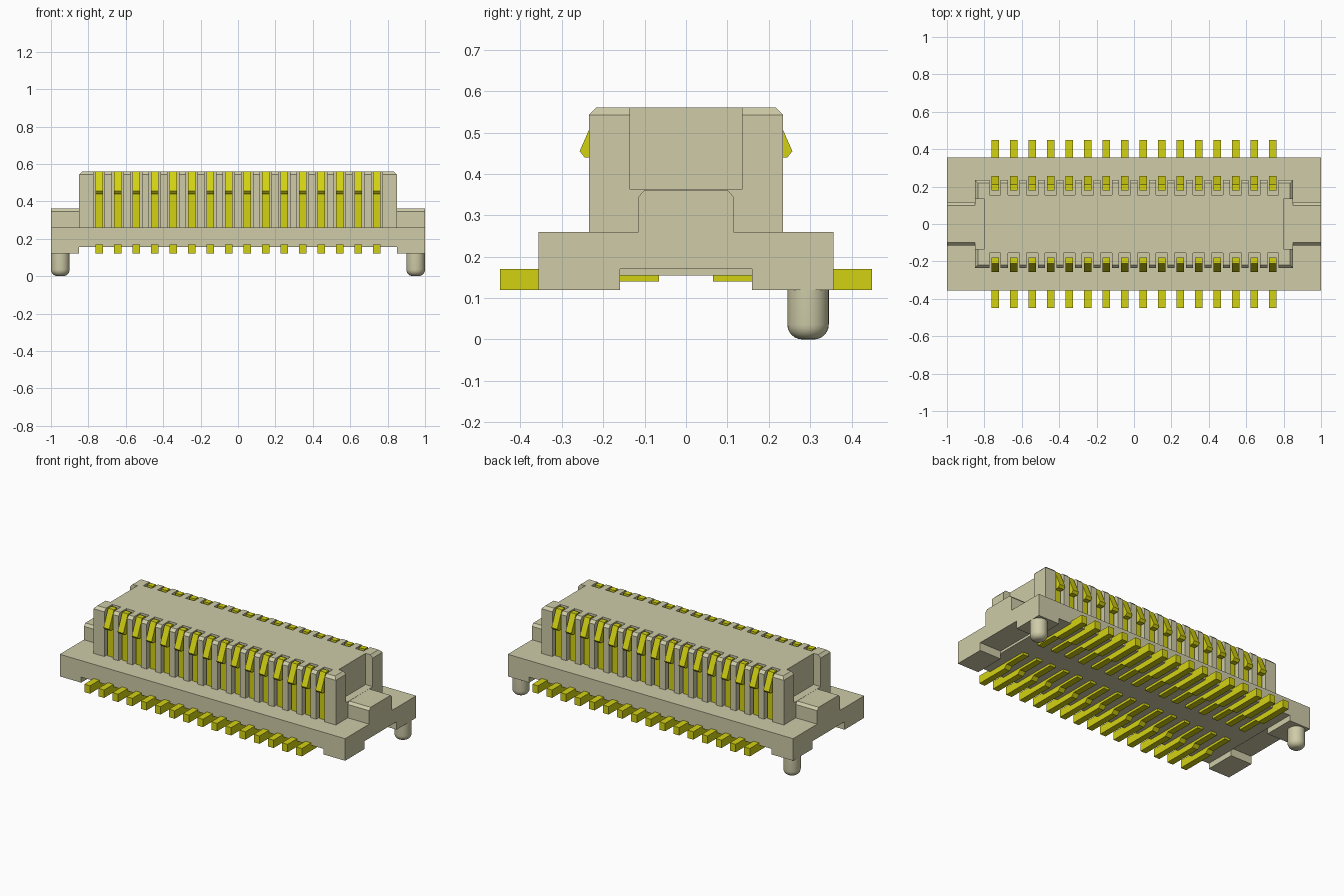
import bpy, bmesh, math
from mathutils import Vector

if "Cube" in bpy.data.objects:
    bpy.data.objects.remove(bpy.data.objects["Cube"], do_unlink=True)


def material(name, color):
    m = bpy.data.materials.new(name)
    m.use_nodes = True
    m.diffuse_color = color
    m.node_tree.nodes["Principled BSDF"].inputs["Base Color"].default_value = color
    return m


BEIGE = material("beige plastic", (0.62, 0.60, 0.39, 1))
YELLOW = material("yellow metal", (0.65, 0.64, 0.006, 1))
COUNT, PITCH = 16, 0.099
PIN_X = [(i - (COUNT - 1) / 2) * PITCH for i in range(COUNT)]


def finish(name, bm, mat):
    bmesh.ops.recalc_face_normals(bm, faces=bm.faces)
    mesh = bpy.data.meshes.new(name)
    bm.to_mesh(mesh)
    bm.free()
    mesh.materials.append(mat)
    ob = bpy.data.objects.new(name, mesh)
    bpy.context.collection.objects.link(ob)
    return ob


def add_box(bm, x0, x1, y0, y1, z0, z1):
    verts = bmesh.ops.create_cube(bm, size=1)["verts"]
    for v in verts:
        v.co = Vector(((x0 + x1) / 2 + v.co.x * (x1 - x0),
                       (y0 + y1) / 2 + v.co.y * (y1 - y0),
                       (z0 + z1) / 2 + v.co.z * (z1 - z0)))
    return verts


def add_prism(bm, profile, x0, x1, flip=1):
    """Extrude a (y, z) profile along x; flip=-1 mirrors it to the front."""
    face = bm.faces.new([bm.verts.new((x0, y * flip, z)) for y, z in profile])
    out = bmesh.ops.extrude_face_region(bm, geom=[face])["geom"]
    bmesh.ops.translate(bm, vec=(x1 - x0, 0, 0),
                        verts=[v for v in out if isinstance(v, bmesh.types.BMVert)])


def cut(ob, boxes):
    """Subtract a set of separate boxes from an object."""
    bm = bmesh.new()
    for b in boxes:
        add_box(bm, *b)
    cutter = finish("cutter", bm, BEIGE)
    cutter.hide_render = True
    mod = ob.modifiers.new("cut", 'BOOLEAN')
    mod.operation, mod.solver, mod.object = 'DIFFERENCE', 'EXACT', cutter
    bpy.context.view_layer.objects.active = ob
    bpy.ops.object.modifier_apply(modifier=mod.name)
    bpy.data.objects.remove(cutter, do_unlink=True)


# Base plate, raised underneath with a channel through each end
bm = bmesh.new()
add_box(bm, -1, 1, -0.356, 0.356, 0.12, 0.26)
base = finish("base", bm, BEIGE)
cut(base, [(-0.85, 0.85, -0.5, 0.5, 0.0, 0.155)])
cut(base, [(0.85, 1.1, -0.16, 0.16, 0.0, 0.17),
           (-1.1, -0.85, -0.16, 0.16, 0.0, 0.17)])

# Tower with chamfered top rim, end recesses and contact slots
bm = bmesh.new()
add_box(bm, -0.85, 0.85, -0.235, 0.235, 0.26, 0.56)
rim = [e for e in bm.edges if all(v.co.z > 0.5 for v in e.verts)]
bmesh.ops.bevel(bm, geom=rim, offset=0.017, segments=1, affect='EDGES')
tower = finish("tower", bm, BEIGE)
cut(tower, [(0.80, 0.9, -0.135, 0.135, 0.362, 0.7),
            (-0.9, -0.80, -0.135, 0.135, 0.362, 0.7)])
cut(tower, [(x - 0.03, x + 0.03, min(s * 0.155, s * 0.3), max(s * 0.155, s * 0.3), 0.2, 0.7)
            for s in (-1, 1) for x in PIN_X])

# Chamfered key blocks at both ends
key = [(-0.115, 0.26), (0.115, 0.26), (0.115, 0.345),
       (0.10, 0.361), (-0.10, 0.361), (-0.115, 0.345)]
for side, x0, x1 in (("left", 0.85, 1.0), ("right", -1.0, -0.85)):
    bm = bmesh.new()
    add_prism(bm, key, x0, x1)
    finish(side + "_end_block", bm, BEIGE)

# Spring contacts in the slots and solder leads under the base
contact = [(0.178, 0.258), (0.215, 0.258), (0.215, 0.44), (0.245, 0.44),
           (0.257, 0.455), (0.211, 0.56), (0.178, 0.56)]
lead = [(0.45, 0.12), (0.45, 0.17), (0.065, 0.17), (0.065, 0.14),
        (0.21, 0.14), (0.23, 0.12)]
for row, flip in (("front", -1), ("back", 1)):
    for part, profile in (("contacts", contact), ("leads", lead)):
        bm = bmesh.new()
        for x in PIN_X:
            add_prism(bm, profile, x - 0.02, x + 0.02, flip)
        finish(row + "_" + part, bm, YELLOW)

# Locating pegs with rounded tips, both on the back edge
R, TIP = 0.05, 0.036
outline = [(R, 0.125)] + [(R - TIP + TIP * math.cos(a), TIP - TIP * math.sin(a))
                          for a in (math.pi / 2 * i / 6 for i in range(7))] + [(0, 0)]
for side, x in (("left", 0.95), ("right", -0.95)):
    bm = bmesh.new()
    pts = [bm.verts.new((r, 0, z)) for r, z in outline]
    edges = [bm.edges.new(p) for p in zip(pts, pts[1:])]
    bmesh.ops.spin(bm, geom=pts + edges, cent=(0, 0, 0), axis=(0, 0, 1),
                   angle=2 * math.pi, steps=32)
    bmesh.ops.remove_doubles(bm, verts=bm.verts, dist=0.0005)
    bmesh.ops.translate(bm, vec=(x, 0.295, 0), verts=bm.verts)
    peg = finish(side + "_peg", bm, BEIGE)
    bpy.ops.object.select_all(action='DESELECT')
    peg.select_set(True)
    bpy.context.view_layer.objects.active = peg
    bpy.ops.object.shade_smooth_by_angle(angle=math.radians(35))
